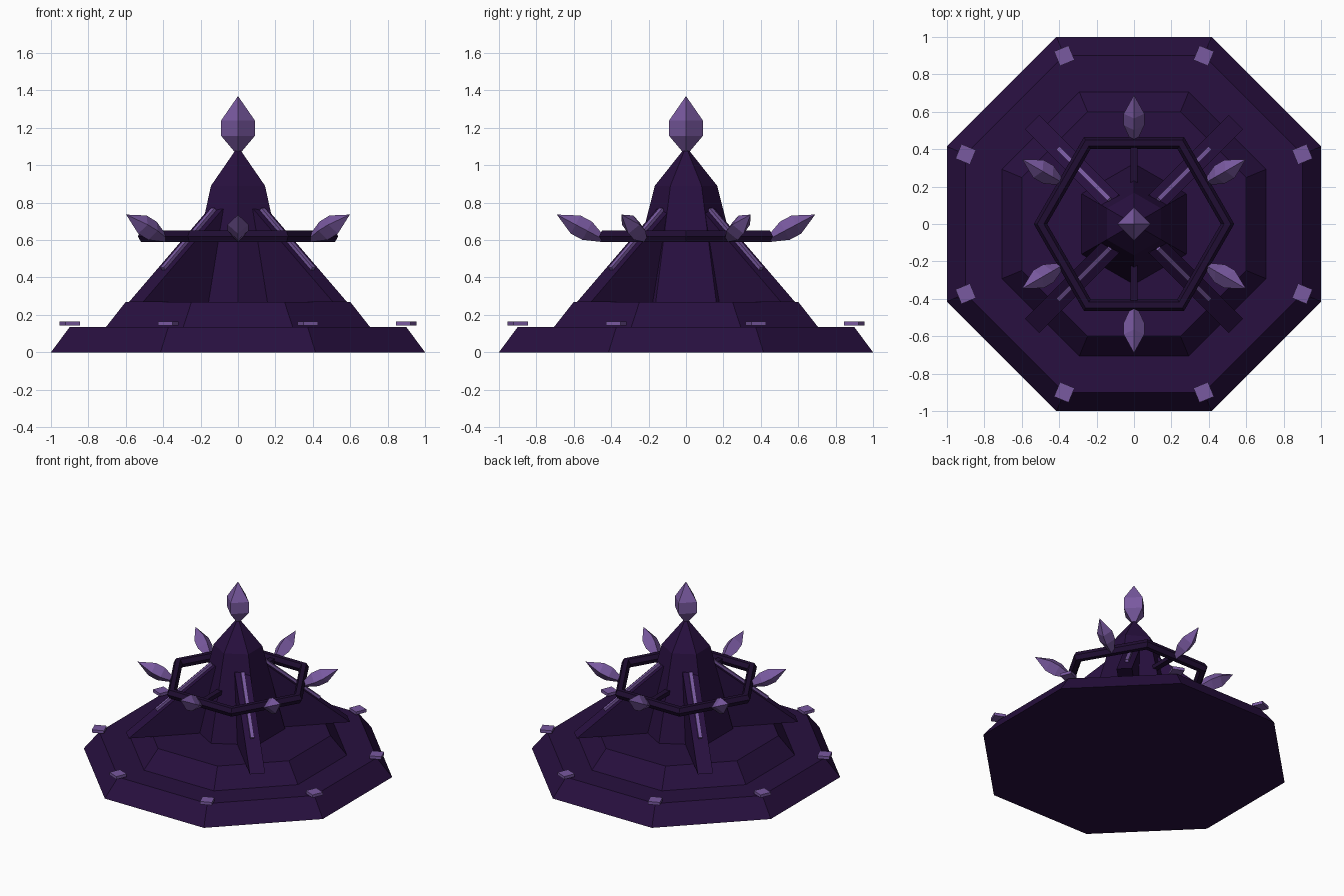
import bpy, bmesh
from math import radians, cos, sin, pi
from mathutils import Matrix, Vector

cube = bpy.data.objects.get("Cube")
if cube:
    bpy.data.objects.remove(cube, do_unlink=True)


def material(name, rgb):
    m = bpy.data.materials.new(name)
    m.use_nodes = True
    m.diffuse_color = (*rgb, 1)
    m.node_tree.nodes["Principled BSDF"].inputs["Base Color"].default_value = (*rgb, 1)
    return m


STONE = material("dark purple stone", (0.021, 0.005, 0.050))
METAL = material("deep purple metal", (0.014, 0.004, 0.032))
CRYSTAL = material("violet crystal", (0.19, 0.10, 0.35))


def finish(name, bm, mat, matrix=Matrix()):
    bmesh.ops.recalc_face_normals(bm, faces=bm.faces)
    mesh = bpy.data.meshes.new(name)
    bm.to_mesh(mesh)
    bm.free()
    mesh.materials.append(mat)
    ob = bpy.data.objects.new(name, mesh)
    ob.matrix_world = matrix
    bpy.context.collection.objects.link(ob)
    return ob


def lathe(name, profile, sides, start, mat, matrix=Matrix()):
    """Stack flat-sided rings of (radius, z), with a point where radius is 0."""
    bm = bmesh.new()
    rings = []
    for r, z in profile:
        count = sides if r else 1
        rings.append([bm.verts.new((r * cos(start + 2 * pi * i / sides),
                                    r * sin(start + 2 * pi * i / sides), z))
                      for i in range(count)])
    for a, b in zip(rings, rings[1:]):
        for i in range(sides):
            j = (i + 1) % sides
            if len(a) == 1:
                bm.faces.new((a[0], b[j], b[i]))
            elif len(b) == 1:
                bm.faces.new((a[i], a[j], b[0]))
            else:
                bm.faces.new((a[i], a[j], b[j], b[i]))
    for end in (rings[0], rings[-1]):
        if len(end) > 1:
            bm.faces.new(end)
    return finish(name, bm, mat, matrix)


def slab(name, profile, width, mat, angle):
    """Extrude an (r, z) outline sideways and turn it about the centre."""
    bm = bmesh.new()
    face = bm.faces.new([bm.verts.new((r, -width / 2, z)) for r, z in profile])
    out = bmesh.ops.extrude_face_region(bm, geom=[face])["geom"]
    bmesh.ops.translate(bm, vec=(0, width, 0),
                        verts=[v for v in out if isinstance(v, bmesh.types.BMVert)])
    return finish(name, bm, mat, Matrix.Rotation(angle, 4, "Z"))


# Octagonal stepped base
EIGHTH = pi / 8
flat = 1 / cos(EIGHTH)
lathe("base_step", [(flat, 0), (0.9 * flat, 0.135)], 8, EIGHTH, STONE)
lathe("upper_step", [(0.706 * flat, 0.135), (0.6 * flat, 0.27)], 8, EIGHTH, STONE)

# Hexagonal spire and its pointed roof
lathe("spire", [(0.323, 0.27), (0.167, 0.89)], 6, pi / 2, STONE)
lathe("spire_roof", [(0.167, 0.89), (0, 1.10)], 6, pi / 2, STONE)

# Sloping buttresses with glowing strips
top, foot = Vector((0.17, 0.765)), Vector((0.77, 0.27))
slope = (foot - top).normalized()
lift = Vector((-slope.y, slope.x)) * 0.018
for k in range(4):
    angle = pi / 4 + k * pi / 2
    slab(f"buttress_{k + 1}", [(0.05, 0.27), foot, top, (0.05, 0.765)], 0.106, STONE, angle)
    a, b = top + slope * 0.01, top + slope * 0.51
    slab(f"buttress_strip_{k + 1}", [a - lift, b - lift, b + lift, a + lift],
         0.026, CRYSTAL, angle)

# Floating hexagonal ring with a faceted section
bm = bmesh.new()
loops = []
for i in range(6):
    t = i * pi / 3
    loops.append([bm.verts.new(((0.50 + 0.036 * cos(p)) * cos(t),
                                (0.50 + 0.036 * cos(p)) * sin(t),
                                0.62 + 0.036 * sin(p)))
                  for p in (j * pi / 3 for j in range(6))])
for i in range(6):
    a, b = loops[i], loops[(i + 1) % 6]
    for j in range(6):
        n = (j + 1) % 6
        bm.faces.new((a[j], b[j], b[n], a[n]))
finish("floating_ring", bm, METAL)

# Spokes from spire to ring, front and back
for k, angle in enumerate((-pi / 2, pi / 2)):
    slab(f"ring_spoke_{k + 1}", [(0.18, 0.605), (0.43, 0.605), (0.43, 0.635), (0.18, 0.635)],
         0.04, METAL, angle)

# Large crystal on the tip
lathe("tip_crystal", [(0, 1.05), (0.09, 1.157), (0.09, 1.24), (0, 1.37)], 4, 0, CRYSTAL)

# Six small crystals leaning outwards around the ring
for k in range(6):
    place = (Matrix.Rotation(radians(30 + 60 * k), 4, "Z")
             @ Matrix.Translation((0.44, 0, 0.603))
             @ Matrix.Rotation(radians(62), 4, "Y"))
    lathe(f"ring_crystal_{k + 1}", [(0.015, 0), (0.055, 0.10), (0.055, 0.17), (0, 0.284)],
          4, 0, CRYSTAL, place)

# Rune plates on the base corners
for k in range(8):
    slab(f"corner_plate_{k + 1}", [(0.932, 0.144), (1.016, 0.144), (1.016, 0.166), (0.932, 0.166)],
         0.084, CRYSTAL, EIGHTH + k * pi / 4)
